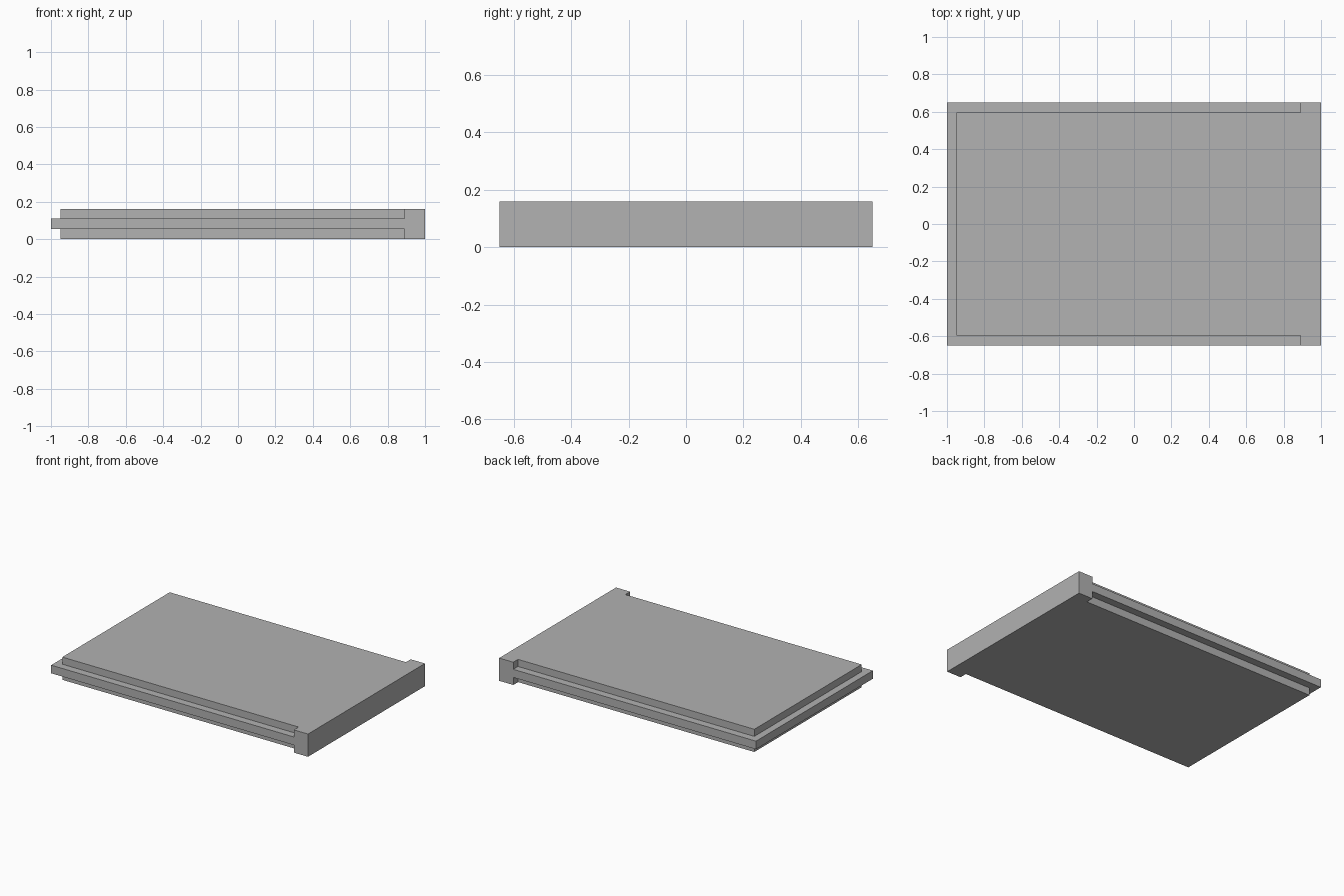
import bpy
import bmesh
from mathutils import Matrix, Vector

if "Cube" in bpy.data.objects:
    bpy.data.objects.remove(bpy.data.objects["Cube"])

HALF_X, HALF_Y, HEIGHT = 1.0, 0.65, 0.16    # overall size
TONGUE_LOW, TONGUE_HIGH = 0.053, 0.11       # rim left standing between the steps
STEP_X, STEP_Y, HEAD_X = -0.95, 0.597, 0.89  # outline of the raised plates

grey = bpy.data.materials.new("mid_grey")
grey.use_nodes = True
grey.diffuse_color = (0.445, 0.445, 0.445, 1)
grey.node_tree.nodes["Principled BSDF"].inputs["Base Color"].default_value = grey.diffuse_color

bm = bmesh.new()

# Middle slab, the full outline of the panel
size = Matrix.Diagonal((2 * HALF_X, 2 * HALF_Y, TONGUE_HIGH - TONGUE_LOW, 1))
centre = Matrix.Translation((0, 0, (TONGUE_LOW + TONGUE_HIGH) / 2))
bmesh.ops.create_cube(bm, size=1, matrix=centre @ size)

# Score the slab along the edges of the raised plates
for point, normal in (((STEP_X, 0, 0), (1, 0, 0)), ((HEAD_X, 0, 0), (1, 0, 0)),
                      ((0, STEP_Y, 0), (0, 1, 0)), ((0, -STEP_Y, 0), (0, 1, 0))):
    bmesh.ops.bisect_plane(bm, geom=bm.verts[:] + bm.edges[:] + bm.faces[:],
                           plane_co=point, plane_no=normal)


def raise_plate(side, rise):
    """Extrude the T-shaped plate outline up (side 1) or down (side -1)."""
    bm.normal_update()
    faces = []
    for f in bm.faces:
        c = f.calc_center_median()
        inside = c.x > HEAD_X or (c.x > STEP_X and abs(c.y) < STEP_Y)
        if f.normal.z * side > 0.9 and inside:
            faces.append(f)
    new = bmesh.ops.extrude_face_region(bm, geom=faces)["geom"]
    verts = [v for v in new if isinstance(v, bmesh.types.BMVert)]
    bmesh.ops.translate(bm, verts=verts, vec=Vector((0, 0, side * rise)))


# Top and bottom plates with the wide head at the left end
raise_plate(1, HEIGHT - TONGUE_HIGH)
raise_plate(-1, TONGUE_LOW)

# Join coplanar pieces into clean flat faces
bmesh.ops.dissolve_limit(bm, angle_limit=0.01, verts=bm.verts[:], edges=bm.edges[:])
bmesh.ops.recalc_face_normals(bm, faces=bm.faces[:])

mesh = bpy.data.meshes.new("rimmed_panel")
bm.to_mesh(mesh)
bm.free()
mesh.materials.append(grey)
panel = bpy.data.objects.new("rimmed_panel", mesh)
bpy.context.collection.objects.link(panel)
